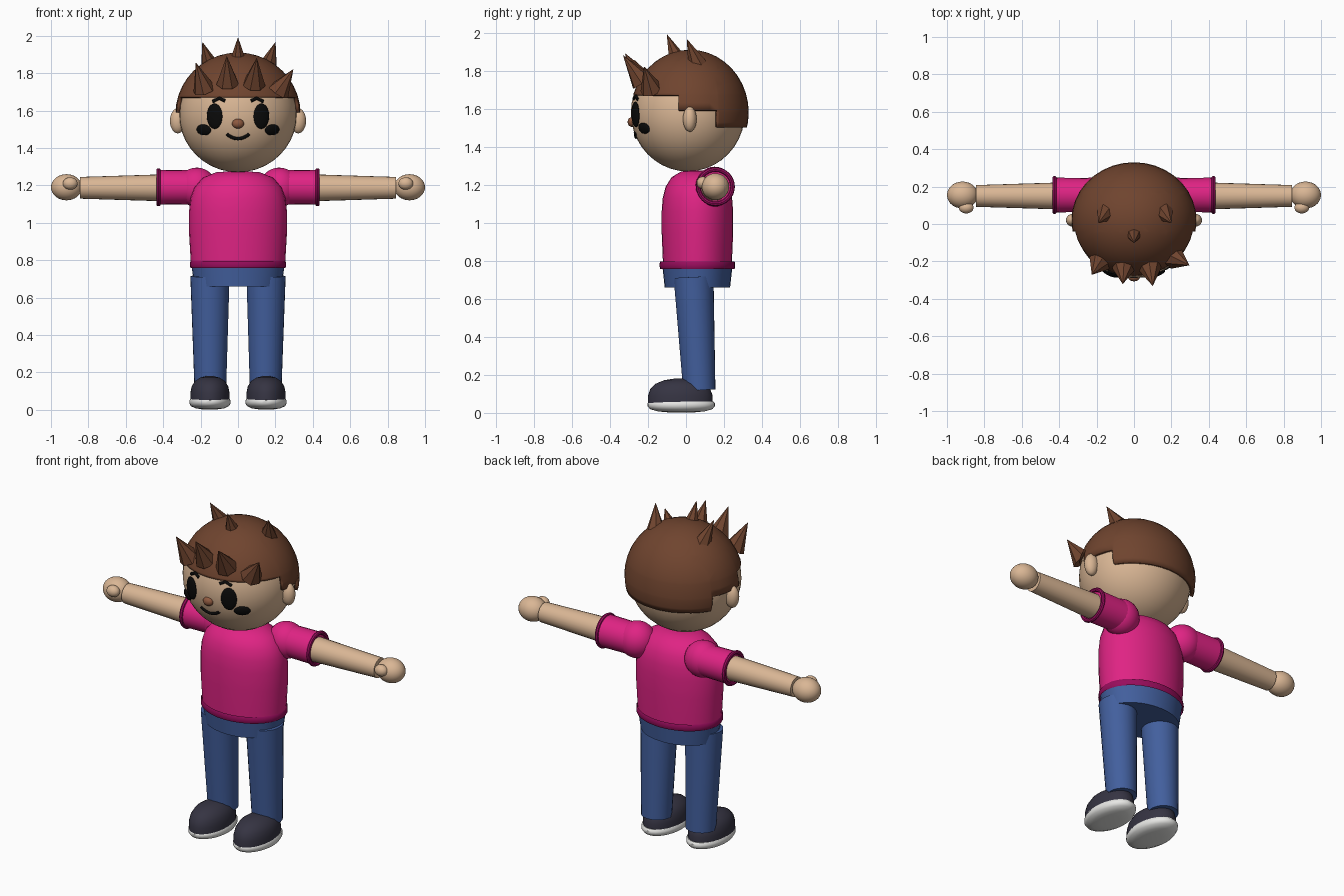
import bpy, bmesh, math
from mathutils import Vector, Matrix

if "Cube" in bpy.data.objects:
    bpy.data.objects.remove(bpy.data.objects["Cube"], do_unlink=True)


def material(name, rgb):
    m = bpy.data.materials.new(name)
    m.use_nodes = True
    m.diffuse_color = (*rgb, 1)
    bsdf = m.node_tree.nodes["Principled BSDF"]
    bsdf.inputs["Base Color"].default_value = (*rgb, 1)
    bsdf.inputs["Roughness"].default_value = 0.7
    return m


SKIN = material("skin", (0.70, 0.47, 0.30))
HAIR = material("brown hair", (0.16, 0.058, 0.028))
SHIRT = material("pink shirt", (0.74, 0.017, 0.23))
TRIM = material("dark pink trim", (0.32, 0.004, 0.11))
JEANS = material("blue denim", (0.055, 0.115, 0.34))
SHOE = material("dark shoe", (0.036, 0.034, 0.055))
SOLE = material("white sole", (0.80, 0.80, 0.78))
BLACK = material("black", (0.003, 0.003, 0.003))
NOSE = material("nose brown", (0.27, 0.10, 0.05))


def finish(name, bm, mat, smooth=True):
    bmesh.ops.recalc_face_normals(bm, faces=bm.faces)
    me = bpy.data.meshes.new(name)
    bm.to_mesh(me)
    bm.free()
    me.materials.append(mat)
    ob = bpy.data.objects.new(name, me)
    bpy.context.collection.objects.link(ob)
    if smooth:
        bpy.ops.object.select_all(action='DESELECT')
        ob.select_set(True)
        bpy.context.view_layer.objects.active = ob
        bpy.ops.object.shade_smooth_by_angle(angle=math.radians(40))
    return ob


def aim(direction):
    return Vector(direction).to_track_quat('Z', 'Y').to_matrix().to_4x4()


def ellipsoid(name, centre, radii, mat, rot=Matrix(), segments=28):
    bm = bmesh.new()
    bmesh.ops.create_uvsphere(bm, u_segments=segments, v_segments=segments // 2 + 2, radius=1)
    bm.transform(Matrix.Translation(centre) @ rot @ Matrix.Diagonal((*radii, 1)))
    return finish(name, bm, mat)


def tapered(name, start, end, r1, r2, mat, sides=24, smooth=True):
    a, b = Vector(start), Vector(end)
    bm = bmesh.new()
    bmesh.ops.create_cone(bm, cap_ends=True, segments=sides, radius1=r1, radius2=r2,
                          depth=(b - a).length)
    bm.transform(Matrix.Translation((a + b) / 2) @ aim(b - a))
    return finish(name, bm, mat, smooth)


def turned(name, profile, mat, centre=(0, 0, 0), scale=(1, 1), rot=Matrix(), closed=False):
    """Spin (radius, height) points about z, then stretch into an ellipse."""
    n = 32
    bm = bmesh.new()
    rings = []
    for r, z in profile:
        rings.append([bm.verts.new((r * scale[0] * math.cos(math.tau * i / n),
                                    r * scale[1] * math.sin(math.tau * i / n), z))
                      for i in range(n)])
    for a, b in zip(rings, rings[1:] + (rings[:1] if closed else [])):
        for i in range(n):
            j = (i + 1) % n
            bm.faces.new((a[i], a[j], b[j], b[i]))
    if not closed:
        bm.faces.new(rings[0])
        bm.faces.new(rings[-1])
    bm.transform(Matrix.Translation(centre) @ rot)
    return finish(name, bm, mat)


def band(radius, thick):
    """Profile of a rounded ring."""
    return [(radius + thick * math.cos(math.tau * k / 8), thick * math.sin(math.tau * k / 8))
            for k in range(8)]


# Head
HEAD_C, HEAD_R = Vector((0, 0.01, 1.58)), Vector((0.315, 0.30, 0.31))
ellipsoid("head", HEAD_C, HEAD_R, SKIN, segments=36)


def on_face(x, z):
    """Point and outward normal on the front of the head."""
    u, w = x / HEAD_R.x, (z - HEAD_C.z) / HEAD_R.z
    v = -math.sqrt(1 - u * u - w * w)
    normal = Vector((u / HEAD_R.x, v / HEAD_R.y, w / HEAD_R.z)).normalized()
    return Vector((x, HEAD_C.y + v * HEAD_R.y, z)), normal


def face_line(name, points, thick):
    cu = bpy.data.curves.new(name, 'CURVE')
    cu.dimensions = '3D'
    cu.bevel_depth = thick
    cu.bevel_resolution = 2
    cu.use_fill_caps = True
    sp = cu.splines.new('POLY')
    sp.points.add(len(points) - 1)
    for p, (x, z) in zip(sp.points, points):
        p.co = (*on_face(x, z)[0], 1)
    cu.materials.append(BLACK)
    bpy.context.collection.objects.link(bpy.data.objects.new(name, cu))


def face_spot(name, x, z, rx, rz, depth):
    p, n = on_face(x, z)
    ellipsoid(name, p, (rx, rz, depth), BLACK, aim(n), 20)


# Hair cap with a stepped hairline: (front limit, lowest height)
bm = bmesh.new()
bmesh.ops.create_uvsphere(bm, u_segments=36, v_segments=20, radius=1)
bm.transform(Matrix.Translation((0, 0.02, 1.58)) @ Matrix.Diagonal((0.335, 0.31, 0.33, 1)))
steps = [(-9, 1.67), (-0.04, 1.59), (0.165, 1.50)]
for y, z in steps:
    for co, no in (((0, 0, z), (0, 0, 1)), ((0, y, 0), (0, 1, 0))):
        bmesh.ops.bisect_plane(bm, geom=bm.verts[:] + bm.edges[:] + bm.faces[:],
                               plane_co=co, plane_no=no)
drop = []
for f in bm.faces:
    c = f.calc_center_median()
    if c.z < [z for y, z in steps if c.y > y][-1]:
        drop.append(f)
bmesh.ops.delete(bm, geom=drop, context='FACES')
hair = finish("hair_cap", bm, HAIR)
shell = hair.modifiers.new("thickness", 'SOLIDIFY')
shell.thickness = 0.02
shell.offset = -1

# Hair spikes: base, tip, radius
spikes = [((-0.18, -0.20, 1.71), (-0.225, -0.27, 1.855), 0.062),
          ((-0.055, -0.23, 1.745), (-0.06, -0.32, 1.89), 0.062),
          ((0.085, -0.23, 1.74), (0.10, -0.33, 1.88), 0.062),
          ((0.215, -0.18, 1.70), (0.295, -0.22, 1.82), 0.062),
          ((0, -0.05, 1.865), (0, -0.10, 1.99), 0.046),
          ((-0.15, 0.06, 1.835), (-0.19, 0.005, 1.965), 0.052),
          ((0.16, 0.06, 1.835), (0.20, 0.005, 1.965), 0.052)]
for k, (base, tip, r) in enumerate(spikes):
    tapered(f"hair_spike_{k + 1}", base, tip, r, 0.001, HAIR, 7, False)

# Nose and mouth
ellipsoid("nose", (0, -0.285, 1.53), (0.032, 0.022, 0.026), NOSE, segments=16)
face_line("mouth", [(0.06 * t / 5, 1.45 + 0.025 * (t / 5) ** 2) for t in range(-5, 6)], 0.009)

# Torso, hem and hips
turned("shirt_body", [(0.96, 0.77), (1.0, 0.95), (1.0, 1.06), (0.97, 1.13), (0.89, 1.19),
                      (0.72, 1.24), (0.45, 1.27), (0.2, 1.275)],
       SHIRT, (0, 0.06, 0), (0.262, 0.188))
turned("shirt_hem", band(1, 0.02), TRIM, (0, 0.06, 0.777), (0.252, 0.195), closed=True)
turned("hips", [(0.93, 0.66), (1.0, 0.78)], JEANS, (0, 0.06, 0), (0.25, 0.185))

for side, s in (("left", 1), ("right", -1)):
    outward = aim((s, 0, 0))
    # Face parts and ears
    face_spot(f"{side}_eye", s * 0.125, 1.57, 0.045, 0.068, 0.014)
    face_spot(f"{side}_cheek", s * 0.183, 1.497, 0.046, 0.03, 0.014)
    face_line(f"{side}_eyebrow", [(s * 0.07, 1.652), (s * 0.10, 1.666), (s * 0.135, 1.648)], 0.009)
    ellipsoid(f"{side}_ear", (s * 0.322, 0.02, 1.545), (0.042, 0.036, 0.067), SKIN, segments=20)

    # Arm with sleeve, cuff, hand and thumb
    ellipsoid(f"{side}_shoulder", (s * 0.22, 0.15, 1.19), (0.105, 0.1, 0.105), SHIRT)
    tapered(f"{side}_sleeve", (s * 0.2, 0.155, 1.19), (s * 0.425, 0.155, 1.19), 0.09, 0.093, SHIRT)
    turned(f"{side}_cuff", band(0.09, 0.012), TRIM, (s * 0.425, 0.155, 1.19), rot=outward, closed=True)
    tapered(f"{side}_forearm", (s * 0.40, 0.15, 1.187), (s * 0.845, 0.15, 1.187), 0.072, 0.058, SKIN)
    ellipsoid(f"{side}_hand", (s * 0.917, 0.155, 1.19), (0.083, 0.072, 0.07), SKIN)
    ellipsoid(f"{side}_thumb", (s * 0.897, 0.088, 1.21), (0.04, 0.032, 0.033), SKIN, segments=18)

    # Leg with shoe and sole
    tapered(f"{side}_leg", (s * 0.148, 0.07, 0.12), (s * 0.15, 0.04, 0.715), 0.085, 0.105, JEANS)
    turned(f"{side}_shoe", [(1, 0.05), (1, 0.09), (0.93, 0.125), (0.78, 0.152), (0.5, 0.172),
                            (0.2, 0.18)], SHOE, (s * 0.15, -0.03, 0), (0.105, 0.17))
    turned(f"{side}_sole", [(0.4, 0.003), (0.7, 0.008), (0.93, 0.02), (1, 0.035), (1, 0.05),
                            (0.95, 0.06)], SOLE, (s * 0.15, -0.025, 0), (0.11, 0.177))
